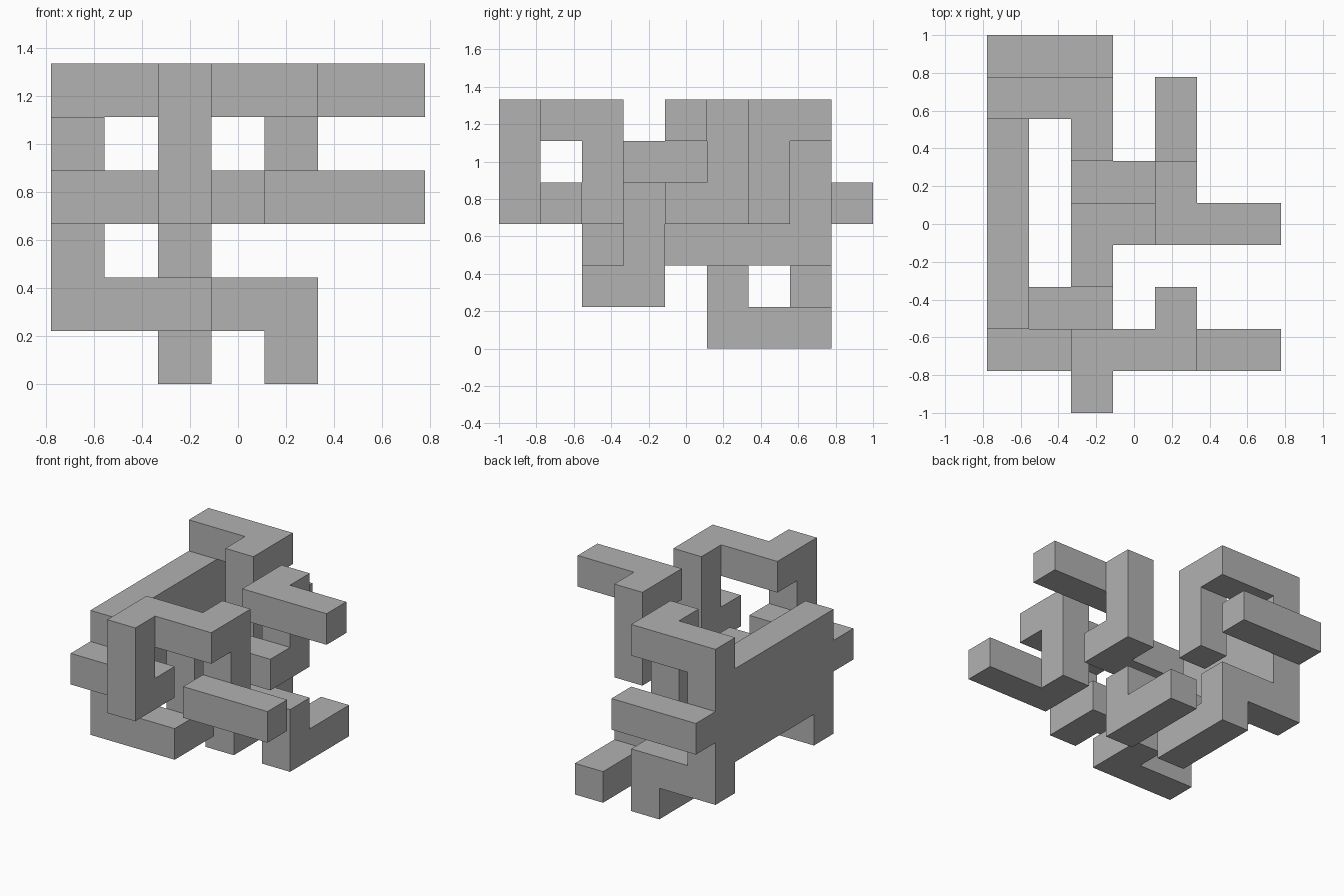
import bpy
import bmesh
from itertools import product
from mathutils import Vector

cube = bpy.data.objects.get("Cube")
if cube:
    bpy.data.objects.remove(cube, do_unlink=True)

UNIT = 2 / 9                      # edge of one grid cell
CENTRE = Vector((3.5, 4.5, 0))    # grid point placed at the origin

grey = bpy.data.materials.new("plain grey")
grey.use_nodes = True
colour = (0.445, 0.445, 0.445, 1)
grey.diffuse_color = colour
grey.node_tree.nodes["Principled BSDF"].inputs["Base Color"].default_value = colour


def box(start, end):
    """Grid cells filled by a block between two corner cells."""
    spans = [range(min(a, b), max(a, b) + 1) for a, b in zip(start, end)]
    return set(product(*spans))


def beam(*corners):
    """Grid cells of a square beam bent at right angles."""
    cells = set()
    for start, end in zip(corners, corners[1:]):
        cells |= box(start, end)
    return cells


parts = {
    # flat slab on one side that carries every beam
    "side_wall": box((0, 2, 2), (0, 7, 4)),
    # beam looping round the front and ending in a free arm
    "front_beam": beam((0, 1, 3), (2, 1, 3), (2, 0, 3), (2, 0, 5), (2, 1, 5),
                       (4, 1, 5), (4, 2, 5), (4, 2, 3), (4, 1, 3), (6, 1, 3)),
    # beam winding through the middle up to the upper arm
    "middle_beam": beam((0, 2, 1), (2, 2, 1), (2, 3, 1), (2, 3, 3), (2, 4, 3),
                        (4, 4, 3), (4, 5, 3), (4, 5, 5), (4, 4, 5), (6, 4, 5)),
    # low beam forming the feet
    "foot_beam": beam((0, 7, 1), (2, 7, 1), (2, 7, 0), (2, 5, 0), (2, 5, 1),
                      (4, 5, 1), (4, 5, 0), (4, 7, 0)),
    # hook at the top of the back
    "top_hook": beam((0, 7, 5), (2, 7, 5), (2, 6, 5), (2, 6, 3)),
    # straight bar across the back
    "back_bar": beam((0, 8, 3), (2, 8, 3)),
}
filled = set().union(*parts.values())


def build(name, cells):
    """Skin the cells, leaving out faces hidden against other cells."""
    bm = bmesh.new()
    for cell, axis, side in product(sorted(cells), range(3), (0, 1)):
        neighbour = list(cell)
        neighbour[axis] += 2 * side - 1
        if tuple(neighbour) in filled:
            continue
        corners = []
        for u, v in ((0, 0), (1, 0), (1, 1), (0, 1)):
            p = Vector(cell)
            p[axis] += side
            p[(axis + 1) % 3] += u
            p[(axis + 2) % 3] += v
            corners.append(bm.verts.new((p - CENTRE) * UNIT))
        bm.faces.new(corners if side else corners[::-1])
    bmesh.ops.remove_doubles(bm, verts=bm.verts, dist=UNIT / 100)
    bmesh.ops.dissolve_limit(bm, angle_limit=0.02, verts=bm.verts, edges=bm.edges)
    mesh = bpy.data.meshes.new(name)
    bm.to_mesh(mesh)
    bm.free()
    mesh.materials.append(grey)
    bpy.context.collection.objects.link(bpy.data.objects.new(name, mesh))


for part_name, part_cells in parts.items():
    build(part_name, part_cells)
